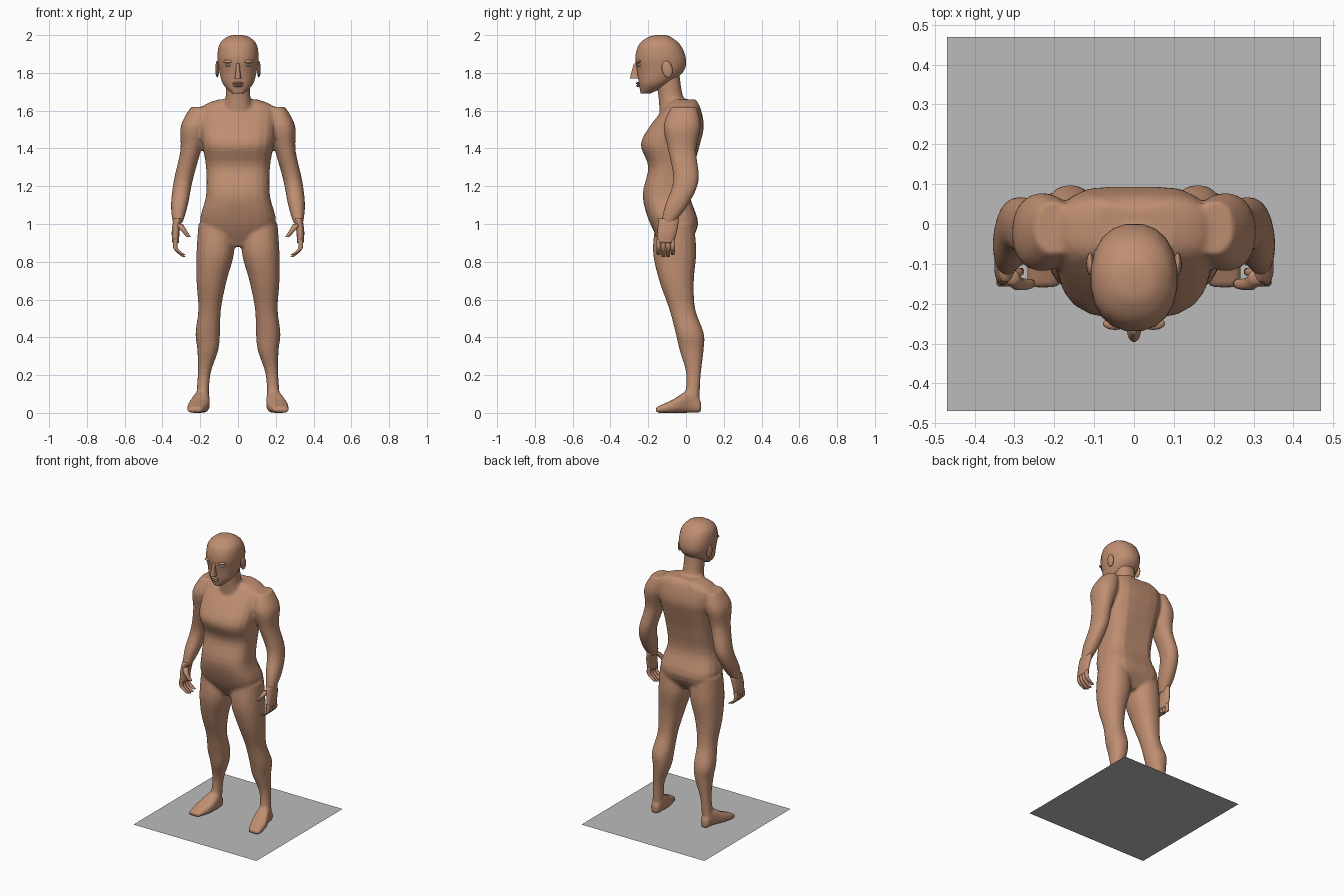
import bpy, bmesh, math

cube = bpy.data.objects.get("Cube")
if cube:
    bpy.data.objects.remove(cube)


def material(name, rgb):
    mat = bpy.data.materials.new(name)
    mat.use_nodes = True
    mat.diffuse_color = (*rgb, 1)
    mat.node_tree.nodes["Principled BSDF"].inputs["Base Color"].default_value = (*rgb, 1)
    return mat


skin = material("skin", (.52, .27, .165))
white = material("eye_white", (.75, .75, .75))
grey = material("plate_grey", (.5, .5, .5))


def smooth_rows(rows, steps=4):
    """Pass a smooth spline through the given sections."""
    padded = [rows[0], *rows, rows[-1]]
    result = []
    for before, start, end, after in zip(padded, padded[1:], padded[2:], padded[3:]):
        for step in range(steps):
            t = step / steps
            result.append([
                b + t * ((c - a) + t * ((2 * a - 5 * b + 4 * c - d) + t * (3 * (b - c) + d - a))) / 2
                for a, b, c, d in zip(before, start, end, after)])
    return result + [rows[-1]]


def power(value, exponent):
    return math.copysign(abs(value) ** exponent, value)


def loft(bm, rows, side=1, along_y=False, roundness=.9, groove=0, sides=20):
    """Skin rounded sections: position, centre pair, half-size pair."""
    rings = []
    for position, x, other, half_x, half_other in smooth_rows(rows):
        ring = []
        for i in range(sides):
            angle = math.tau * (i + .5) / sides
            a = x + half_x * power(math.cos(angle), roundness)
            b = other + half_other * power(math.sin(angle), roundness)
            if math.sin(angle) > 0:
                b -= groove * math.exp(-(a / .04) ** 2)
            place = (side * a, position, b) if along_y else (side * a, b, position)
            ring.append(bm.verts.new(place))
        rings.append(ring)
    for low, high in zip(rings, rings[1:]):
        for i in range(sides):
            j = (i + 1) % sides
            bm.faces.new((low[i], low[j], high[j], high[i]))
    bm.faces.new(rings[0])
    bm.faces.new(rings[-1])


def trunk(bm, rows, **options):
    """Symmetric form from height, half width, front and back."""
    loft(bm, [(z, 0, (front + back) / 2, half, (back - front) / 2)
              for z, half, front, back in rows], **options)


def limb(bm, rows, depth=1, **options):
    """Tapered limb from height, x, y and radius."""
    loft(bm, [(z, x, y, radius, radius * depth) for z, x, y, radius in rows], **options)


def finish(name, bm, mat):
    bmesh.ops.recalc_face_normals(bm, faces=bm.faces)
    mesh = bpy.data.meshes.new(name)
    bm.to_mesh(mesh)
    bm.free()
    mesh.materials.append(mat)
    mesh.shade_smooth()
    ob = bpy.data.objects.new(name, mesh)
    bpy.context.collection.objects.link(ob)
    return ob


def ellipsoid(name, centre, size, mat, tilt=0):
    bpy.ops.mesh.primitive_uv_sphere_add(segments=16, ring_count=10)
    ob = bpy.context.object
    ob.name = name
    ob.location, ob.scale = centre, size
    ob.rotation_euler.x = tilt
    ob.data.materials.append(mat)
    ob.data.shade_smooth()


# Body: torso, neck, legs, arms and feet fused into one skin
flesh = bmesh.new()
trunk(flesh, [
    (.88, .1, -.12, .02), (1, .2, -.19, .07), (1.15, .17, -.23, .03), (1.3, .17, -.2, .05),
    (1.42, .19, -.24, .08), (1.52, .2, -.19, .1), (1.62, .19, -.11, .08), (1.66, .1, -.08, .06),
], roundness=.7, groove=.03)
limb(flesh, [(1.58, 0, -.05, .09), (1.67, 0, -.08, .066), (1.8, 0, -.1, .065)])

leg = [(1, .12, -.06, .09), (.85, .12, -.06, .1), (.7, .14, -.05, .08), (.55, .15, -.02, .06),
       (.42, .16, .02, .065), (.33, .16, .03, .055), (.2, .18, .04, .033), (.05, .19, .03, .035)]
arm = [(1.62, .2, -.01, .05), (1.52, .23, -.02, .073), (1.39, .25, -.02, .055),
       (1.23, .29, 0, .05), (1.1, .31, -.05, .045), (1, .32, -.1, .025)]
# Foot sections: y, x, half width and height
foot = [(.08, .19, .025, .06), (.02, .19, .04, .12), (-.07, .21, .055, .07), (-.16, .23, .04, .03)]
foot = [(y, x, height / 2, half, height / 2) for y, x, half, height in foot]
for side in (1, -1):
    limb(flesh, leg, depth=1.15, side=side)
    limb(flesh, arm, depth=1.35, side=side)
    loft(flesh, foot, along_y=True, side=side, roundness=.7)
body = finish("body", flesh, skin)
fuse = body.modifiers.new("Fuse", "REMESH")
fuse.mode = "VOXEL"
fuse.voxel_size = .009
fuse.use_smooth_shade = True
soften = body.modifiers.new("Soften", "SMOOTH")
soften.factor, soften.iterations = .5, 5

# Hands: palm, thumb and four curled fingers
palm = bmesh.new()
limb(palm, [(1.03, .32, -.09, .022), (.96, .33, -.1, .021), (.9, .33, -.11, .018)], depth=2.5)
limb(palm, [(1, .31, -.13, .02), (.97, .29, -.15, .017), (.93, .26, -.15, .012)], sides=8)
for finger in range(4):
    y = -.145 + finger / 40
    tip = .82 + abs(finger - 1.5) / 100
    limb(palm, [(.92, .33, y, .013), (.87, .33, y, .013), (tip, .285, y, .01)], sides=8)
finish("hands", palm, skin).modifiers.new("Mirror", "MIRROR")

# Head with nose and lips
skull = bmesh.new()
trunk(skull, [
    (1.69, .03, -.24, -.19), (1.74, .08, -.25, -.09), (1.81, .1, -.26, -.01),
    (1.88, .11, -.27, 0), (1.95, .1, -.25, -.03), (1.99, .06, -.2, -.08), (2, .02, -.16, -.11)])
finish("head", skull, skin)
bridge = bmesh.new()
limb(bridge, [(1.77, 0, -.26, .018), (1.79, 0, -.265, .014), (1.85, 0, -.26, .008)], depth=2)
finish("nose", bridge, skin)
ellipsoid("upper_lip", (0, -.25, 1.745), (.03, .015, .007), skin)
ellipsoid("lower_lip", (0, -.25, 1.732), (.026, .014, .007), skin)

# Eyes, brows and ears
for label, side in (("left", 1), ("right", -1)):
    ellipsoid(label + "_eye", (side * .048, -.24, 1.84), (.019, .02, .008), white)
    ellipsoid(label + "_brow", (side * .048, -.25, 1.86), (.03, .016, .01), skin)
    ellipsoid(label + "_ear", (side * .11, -.1, 1.82), (.01, .028, .045), skin, tilt=.2)

# Flat plate under the feet
sheet = bmesh.new()
bmesh.ops.create_grid(sheet, x_segments=1, y_segments=1, size=.47)
finish("base_plate", sheet, grey)
